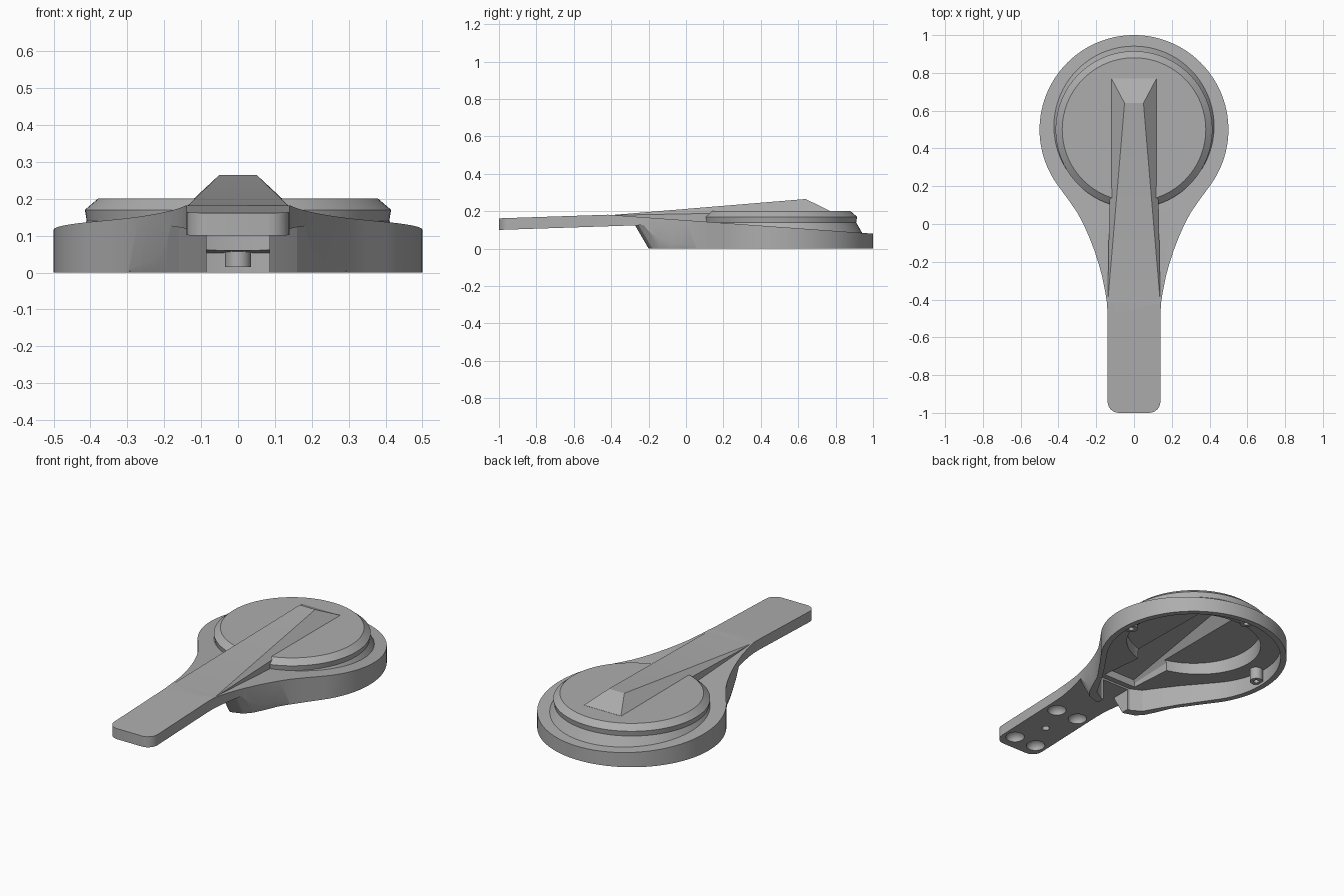
import bpy, bmesh
from math import sin, cos, radians
from mathutils import Vector

if "Cube" in bpy.data.objects:
    bpy.data.objects.remove(bpy.data.objects["Cube"])

grey = bpy.data.materials.new("plain grey")
grey.use_nodes = True
grey.diffuse_color = (0.42, 0.42, 0.42, 1)
grey.node_tree.nodes["Principled BSDF"].inputs["Base Color"].default_value = (0.42, 0.42, 0.42, 1)


def make(name, bm):
    bmesh.ops.recalc_face_normals(bm, faces=bm.faces)
    mesh = bpy.data.meshes.new(name)
    bm.to_mesh(mesh)
    bm.free()
    mesh.materials.append(grey)
    ob = bpy.data.objects.new(name, mesh)
    bpy.context.collection.objects.link(ob)
    return ob


def prism(points, z0, z1):
    bm = bmesh.new()
    face = bm.faces.new([bm.verts.new((x, y, z0)) for x, y in points])
    new = bmesh.ops.extrude_face_region(bm, geom=[face])["geom"]
    for v in new:
        if isinstance(v, bmesh.types.BMVert):
            v.co.z = z1
    return bm


def trim_top(bm, z_at_zero, slope):
    """Remove everything above the plane z = z_at_zero + slope * y."""
    bmesh.ops.bisect_plane(bm, geom=bm.verts[:] + bm.edges[:] + bm.faces[:],
                           plane_co=(0, 0, z_at_zero), plane_no=Vector((0, -slope, 1)),
                           clear_outer=True)
    bmesh.ops.holes_fill(bm, edges=[e for e in bm.edges if e.is_boundary], sides=0)


def loft(sections):
    bm = bmesh.new()
    rings = [[bm.verts.new(p) for p in s] for s in sections]
    for a, b in zip(rings, rings[1:]):
        for i in range(len(a)):
            j = (i + 1) % len(a)
            bm.faces.new((a[i], a[j], b[j], b[i]))
    bm.faces.new(rings[0])
    bm.faces.new(rings[-1])
    return bm


def lathe(profile, x, y, n=96):
    return loft([[(x + r * cos(radians(360 * i / n)), y + r * sin(radians(360 * i / n)), z)
                  for i in range(n)] for r, z in profile])


def combine(target, tool, operation):
    mod = target.modifiers.new("cut", "BOOLEAN")
    mod.operation, mod.object, mod.solver = operation, tool, "EXACT"
    bpy.ops.object.select_all(action="DESELECT")
    bpy.context.view_layer.objects.active = target
    target.select_set(True)
    bpy.ops.object.modifier_apply(modifier=mod.name)
    bpy.data.objects.remove(tool)


def mirrored(half):
    return half + [(-x, y) for x, y in reversed(half) if abs(x) > 1e-5]


def head_arc(r):
    return [(r * cos(radians(a)), 0.5 + r * sin(radians(a))) for a in range(90, -37, -3)]


def ridge(y0, y1, y2, inset, bottom):
    """Tapered crest with a sloping rear end."""
    sections = []
    for y in (y0, y1, y2):
        base = 0.2 + 0.0185 * (y - 0.77) - inset
        base_w = 0.12 + 0.016 * (0.77 - y) - inset
        top = 0.265 + 0.0825 * (y - 0.64) - inset
        top_w = 0.05 + 0.085 * (0.64 - y) - inset * 0.5
        if y == y2:
            top, top_w = base + 0.001, base_w - 0.001
        top_w = min(top_w, base_w - 0.001)
        sections.append([(-base_w, y, bottom), (-base_w, y, base), (-top_w, y, top),
                         (top_w, y, top), (base_w, y, base), (base_w, y, bottom)])
    return loft(sections)


# Whole silhouette: round head, flared neck, straight handle with rounded corners
half = head_arc(0.5)
half += [(0.345, 0.125), (0.3, 0.06), (0.268, 0), (0.237, -0.07), (0.21, -0.14),
         (0.187, -0.21), (0.168, -0.28), (0.152, -0.36), (0.143, -0.42), (0.14, -0.48)]
half += [(0.08 + 0.06 * cos(radians(a)), -0.94 - 0.06 * sin(radians(a))) for a in range(0, 91, 15)]
bm = prism(mirrored(half), 0, 0.5)
trim_top(bm, 0.1514, -0.0714)
trim_top(bm, 0.195, 0.0333)
body = make("lever_body", bm)

# Clear the space under the handle, leaving the slanted nose of the skirt
under = make("under_cutter", loft([[(x, -1.2, -0.1), (x, 0.05, -0.1), (x, 0.05, 0.135), (x, -1.2, 0.0933)]
                                   for x in (-0.4, 0.4)]))
bm = prism(mirrored([(0.6, 0.3), (0.31, 0.08), (0.26, 0), (0.225, -0.08), (0.195, -0.14),
                     (0.16, -0.18), (0.1, -0.2)]), -0.2, 0.3)
for v in bm.verts:
    v.co.y -= 0.58 * v.co.z
combine(under, make("nose", bm), "DIFFERENCE")
combine(body, under, "DIFFERENCE")

# Raised disc and crest
combine(body, make("disc", lathe([(0.445, 0.078), (0.41, 0.14), (0.415, 0.17), (0.38, 0.2)], 0, 0.5)), "UNION")
combine(body, make("crest", ridge(-0.4, 0.64, 0.77, 0, 0.135)), "UNION")

# Hollow underside
bm = prism(mirrored(head_arc(0.468) + [(0.31, 0.125), (0.265, 0.06), (0.205, -0.04),
                                       (0.16, -0.12), (0.1, -0.155)]), -0.1, 0.4)
trim_top(bm, 0.1214, -0.0714)
combine(body, make("skirt_hollow", bm), "DIFFERENCE")
combine(body, make("disc_hollow", lathe([(0.36, -0.1), (0.36, 0.172)], 0, 0.5)), "DIFFERENCE")
combine(body, make("crest_hollow", ridge(-0.12, 0.62, 0.72, 0.03, 0.02)), "DIFFERENCE")
slot = [(0.085, -0.1), (0.085, -0.3)]
combine(body, make("nose_slot", prism(mirrored(slot), -0.1, 0.122)), "DIFFERENCE")

# Round dents and a small hole under the handle
for y in (-0.91, -0.56):
    for x in (-0.072, 0.072):
        bm = bmesh.new()
        bmesh.ops.create_uvsphere(bm, u_segments=24, v_segments=12, radius=0.05)
        for v in bm.verts:
            v.co = (v.co.x + x, v.co.y + y, v.co.z * 0.8 + 0.1333 + 0.0333 * y)
        combine(body, make("dent", bm), "DIFFERENCE")
combine(body, make("hole", lathe([(0.02, 0), (0.02, 0.14)], 0, -0.74, 24)), "DIFFERENCE")

# Bosses on the inner wall
parts = [body]
for name, x, y, top in (("left_boss", 0.44, 0.5, 0.095), ("right_boss", -0.44, 0.5, 0.095),
                        ("rear_boss", 0, 0.94, 0.065)):
    boss = make(name, lathe([(0.035, 0.015), (0.035, top)], x, y, 24))
    combine(boss, make("boss_hole", lathe([(0.015, 0), (0.015, 0.045)], x, y, 16)), "DIFFERENCE")
    parts.append(boss)

bpy.ops.object.select_all(action="DESELECT")
for ob in parts:
    ob.select_set(True)
bpy.context.view_layer.objects.active = body
bpy.ops.object.shade_smooth_by_angle(angle=radians(25))
